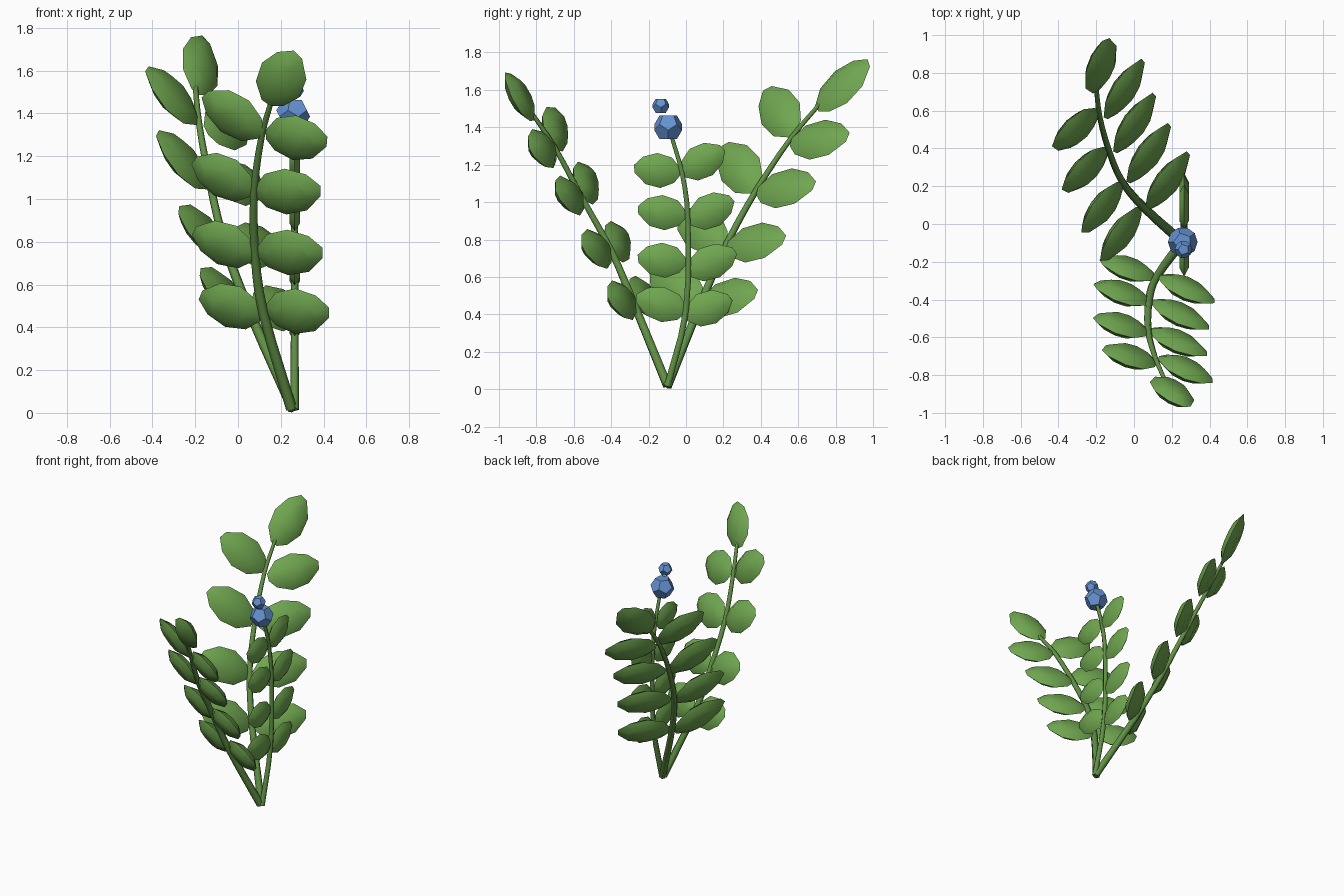
import bpy, bmesh, math
from mathutils import Vector as V

if "Cube" in bpy.data.objects:
    bpy.data.objects.remove(bpy.data.objects["Cube"])


def material(name, color):
    m = bpy.data.materials.new(name)
    m.diffuse_color = color
    m.use_nodes = True
    m.node_tree.nodes["Principled BSDF"].inputs["Base Color"].default_value = m.diffuse_color
    return m


GREEN = material("leaf_green", (0.16, 0.38, 0.08, 1))
STEM = material("stem_green", (0.12, 0.28, 0.06, 1))
BLUE = material("berry_blue", (0.13, 0.29, 0.65, 1))


def finish(bm, name, mat, smooth=None):
    me = bpy.data.meshes.new(name)
    bmesh.ops.recalc_face_normals(bm, faces=bm.faces)
    bm.to_mesh(me)
    bm.free()
    ob = bpy.data.objects.new(name, me)
    bpy.context.collection.objects.link(ob)
    me.materials.append(mat)
    if smooth:
        bpy.ops.object.select_all(action='DESELECT')
        ob.select_set(True)
        bpy.context.view_layer.objects.active = ob
        bpy.ops.object.shade_smooth_by_angle(angle=math.radians(smooth))
    return ob


# Leaf outline: (along 0..1, across -1..1)
OUTLINE = [(0, -.2), (.2, -.8), (.52, -1), (.82, -.72), (1, -.2),
           (.97, .25), (.72, .85), (.4, 1), (.12, .65), (0, .2)]


def add_leaf(bm, base, tip, normal, width, thick):
    base, tip = V(base), V(tip)
    d = tip - base
    side = V(normal).cross(d).normalized()
    n = d.cross(side).normalized()
    rings = []
    for s, h in ((.62, -.5), (1, 0), (.62, .5)):
        rings.append([bm.verts.new(base + d * (.5 + (u - .5) * s)
                                   + side * (v * s * width / 2) + n * (h * thick))
                      for u, v in OUTLINE])
    k = len(OUTLINE)
    for a, b in zip(rings, rings[1:]):
        for i in range(k):
            j = (i + 1) % k
            bm.faces.new((a[i], a[j], b[j], b[i]))
    bm.faces.new(rings[0])
    bm.faces.new(rings[2])


# Tapered six-sided stem swept through a smooth path
def stem(name, pts, r0, r1):
    p = [V(q) for q in pts]
    p = [p[0] * 2 - p[1]] + p + [p[-1] * 2 - p[-2]]
    path = []
    for i in range(1, len(p) - 2):
        a, b, c, d = p[i - 1:i + 3]
        for s in range(3):
            t = s / 3
            path.append(.5 * (2 * b + (c - a) * t + (2 * a - 5 * b + 4 * c - d) * t * t
                              + (3 * b - a - 3 * c + d) * t ** 3))
    path.append(p[-2])
    bm = bmesh.new()
    rings, n = [], len(path)
    for i, q in enumerate(path):
        t = (path[min(i + 1, n - 1)] - path[max(i - 1, 0)]).normalized()
        x = V((0, 1, 0)).cross(t).normalized()
        y = t.cross(x)
        r = r0 + (r1 - r0) * i / (n - 1)
        rings.append([bm.verts.new(q + r * (math.cos(a * math.pi / 3) * x
                                            + math.sin(a * math.pi / 3) * y))
                      for a in range(6)])
    for a, b in zip(rings, rings[1:]):
        for i in range(6):
            bm.faces.new((a[i], a[(i + 1) % 6], b[(i + 1) % 6], b[i]))
    bm.faces.new(rings[0])
    bm.faces.new(rings[-1])
    finish(bm, name, STEM, 65)


def frond(name, path, leaves, normal, width, thick, r0=.026, r1=.012):
    stem(name + "_stem", path, r0, r1)
    bm = bmesh.new()
    for base, tip in leaves:
        add_leaf(bm, base, tip, normal, width, thick)
    finish(bm, name + "_leaves", GREEN, 40)


# Back frond
frond("back_frond",
      [(.26, -.1, .015), (.06, .08, .46), (-.06, .22, .78), (-.13, .38, 1.07),
       (-.18, .56, 1.34), (-.2, .72, 1.53)],
      [((.07, .08, .47), (.29, .38, .51)), ((-.03, .22, .77), (.19, .53, .8)),
       ((-.1, .38, 1.06), (.11, .69, 1.09)), ((-.15, .56, 1.32), (.05, .87, 1.35)),
       ((.04, .07, .46), (-.18, -.18, .66)), ((-.06, .2, .76), (-.28, -.03, .95)),
       ((-.14, .37, 1.06), (-.38, .2, 1.31)), ((-.19, .57, 1.36), (-.43, .43, 1.61)),
       ((-.2, .7, 1.5), (-.15, .98, 1.75))],
      (-.42, .31, -.285), .24, .07)

# Front frond
frond("front_frond",
      [(.25, -.1, .02), (.12, -.28, .46), (.08, -.4, .74), (.075, -.56, 1.03),
       (.11, -.7, 1.29), (.16, -.82, 1.47)],
      [((.13, -.28, .48), (.43, -.41, .47)), ((.09, -.41, .75), (.4, -.55, .75)),
       ((.08, -.56, 1.03), (.39, -.69, 1.04)), ((.13, -.71, 1.3), (.42, -.83, 1.27)),
       ((.11, -.27, .45), (-.18, -.2, .55)), ((.08, -.4, .73), (-.21, -.33, .85)),
       ((.07, -.56, 1.03), (-.21, -.51, 1.18)), ((.11, -.72, 1.3), (-.16, -.68, 1.49)),
       ((.13, -.81, 1.45), (.28, -.97, 1.68))],
      (.19, .435, .223), .235, .07)

# Middle frond, flat in the y-z plane
X = .265
frond("middle_frond",
      [(X, -.1, .015), (X, 0, .42), (X, .01, .9), (X, -.02, 1.15), (X, -.08, 1.36)],
      [((X, a, b), (X, c, d)) for a, b, c, d in (
          (0, .38, .24, .49), (.01, .62, .265, .74), (.02, .89, .25, 1.02),
          (-.02, 1.15, .2, 1.29), (0, .42, -.27, .49), (0, .68, -.26, .7),
          (0, .93, -.26, .96), (-.03, 1.16, -.28, 1.18))],
      (1, 0, 0), .185, .05, .02)


# Berries: faceted twelve-sided balls
def berry(name, loc, r):
    ico = bmesh.new()
    bmesh.ops.create_icosphere(ico, subdivisions=1, radius=1)
    centres = [f.calc_center_median().normalized() for f in ico.faces]
    ico.free()
    bm = bmesh.new()
    for c in centres:
        bm.verts.new(V(loc) + c * r)
    bmesh.ops.convex_hull(bm, input=bm.verts[:])
    bmesh.ops.dissolve_limit(bm, angle_limit=.05, verts=bm.verts, edges=bm.edges)
    finish(bm, name, BLUE)


berry("large_berry", (.258, -.095, 1.4), .08)
berry("small_berry", (.262, -.135, 1.515), .047)
